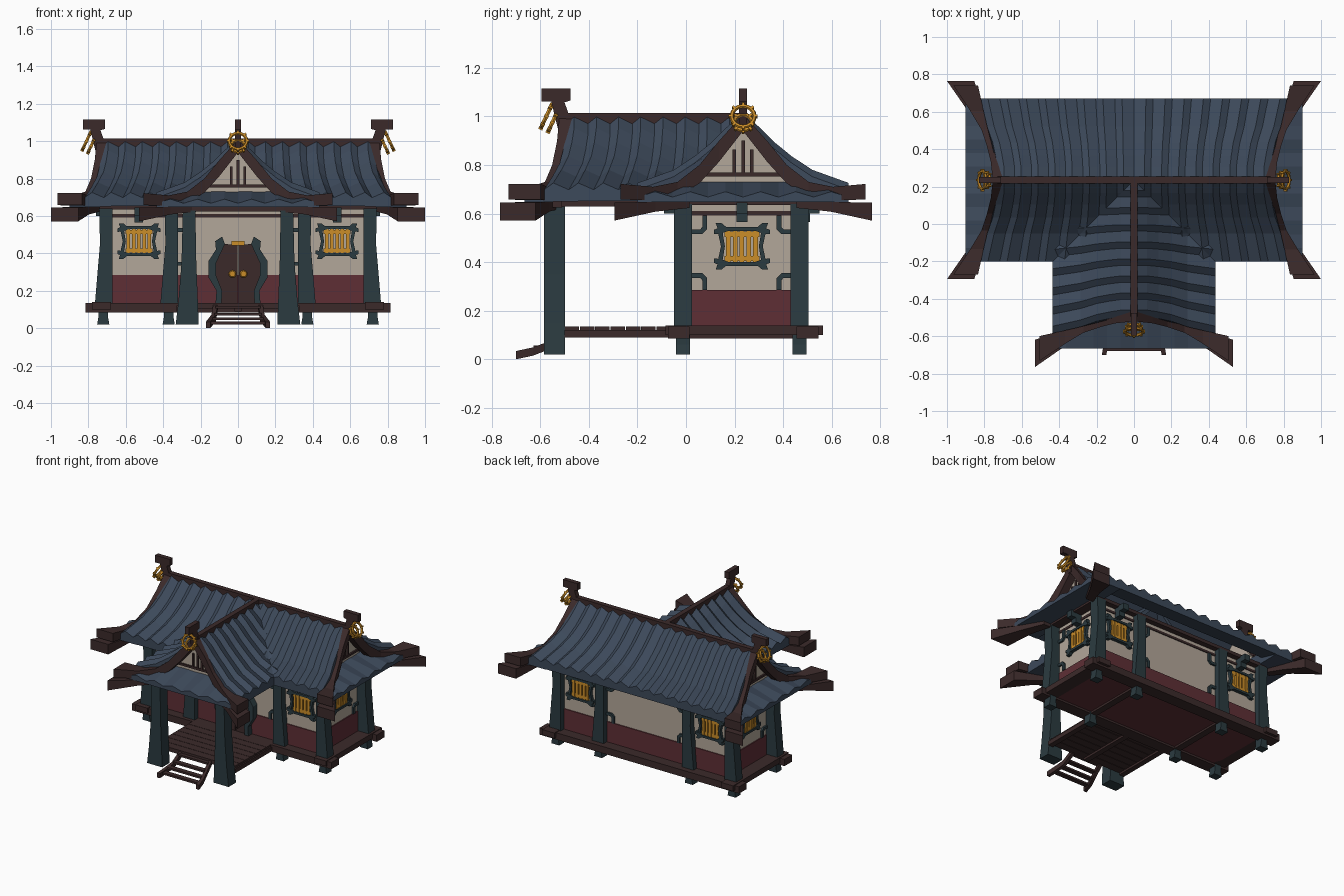
import bpy, bmesh, math
from mathutils import Matrix, Vector

if "Cube" in bpy.data.objects:
    bpy.data.objects.remove(bpy.data.objects["Cube"])

COLORS = {"roof_blue": (0.046, 0.067, 0.103), "dark_wood": (0.044, 0.023, 0.023),
          "teal_wood": (0.024, 0.043, 0.051), "plaster": (0.45, 0.385, 0.32),
          "red_wall": (0.112, 0.028, 0.036), "gold": (0.6, 0.27, 0.022)}
mats = {}
for key, rgb in COLORS.items():
    m = bpy.data.materials.new(key)
    m.use_nodes = True
    m.diffuse_color = (*rgb, 1)
    m.node_tree.nodes["Principled BSDF"].inputs["Base Color"].default_value = (*rgb, 1)
    mats[key] = m

parts = {}
IDENT = Matrix.Identity(4)
MIDY = 0.235


def part(name, mat):
    return parts.setdefault(name, (bmesh.new(), mat))[0]


def solid(bm, sections, M=IDENT, closed=False):
    """Loft equal loops of points, capped unless closed into a ring."""
    loops = [[bm.verts.new(M @ Vector(p)) for p in s] for s in sections]
    pairs = list(zip(loops, loops[1:])) + ([(loops[-1], loops[0])] if closed else [])
    for a, b in pairs:
        for i in range(len(a)):
            j = (i + 1) % len(a)
            bm.faces.new((a[i], a[j], b[j], b[i]))
    if not closed:
        bm.faces.new(loops[0])
        bm.faces.new(loops[-1])


def box(bm, x, y, z, M=IDENT):
    solid(bm, [[(x[0], y[0], h), (x[1], y[0], h), (x[1], y[1], h), (x[0], y[1], h)] for h in z], M)


def beam(bm, rows, M=IDENT):
    """Bent beam along rows of (point, half width in x, half height)."""
    solid(bm, [[(x - w, y, z - h), (x + w, y, z - h), (x + w, y, z + h), (x - w, y, z + h)]
               for (x, y, z), w, h in rows], M)


def folds(length, step, rise):
    """Positions and heights of the folded tile rows."""
    out, t = [], 0.0
    while t < length - 0.001:
        out += [(t, 0), (min(t + step * rise, length), 1)]
        t += step
    return out + [(length, 0)]


# Roof wing: ridge along local x, shared by the three gabled ends
ROOF = [(0, .985, .96, .73), (.07, .925, .89, .73), (.13, .865, .825, .74), (.2, .808, .755, .755),
        (.285, .752, .69, .785), (.435, .698, .652, .82)]  # distance, top, underside, reach


def roof_wing(M):
    tiles = part("roof_tiles", "roof_blue")
    for s in (-1, 1):
        secs = []
        for t, k in folds(.8, .1, .62):
            top = [(t / .8 * e, s * d, z + .028 * k) for d, z, b, e in ROOF]
            low = [(t / .8 * e, s * d, b) for d, z, b, e in ROOF]
            secs.append(top + low[::-1])
        solid(tiles, secs, M)
        # Barge board sweeping down to the flared corner beams
        beam(part("barge_boards", "dark_wood"), [
            ((.725, 0, .975), .03, .035), ((.738, s * .1, .855), .028, .043),
            ((.76, s * .18, .762), .026, .038), ((.79, s * .27, .7), .026, .03),
            ((.84, s * .37, .682), .036, .028), ((.9, s * .505, .69), .066, .032)], M)
        beam(part("corner_beams", "dark_wood"), [
            ((.77, s * .22, .635), .03, .012), ((.84, s * .36, .628), .042, .02),
            ((.927, s * .53, .608), .073, .037)], M)
    # Low skirt roof under the gable, with a scalloped eave
    secs = []
    for t, k in folds(.87, .145, .5):
        v = t - .435
        secs.append([(.68, v, min(.735, .69 + (.435 - abs(v)) * .35)), (.9, v, .668 + .022 * k),
                     (.9, v, .647), (.68, v, .65)])
    solid(part("gable_skirts", "roof_blue"), secs, M)
    # Gable wall and slats
    tri = [(0, .95), (.1, .85), (.2, .71), (-.2, .71), (-.1, .85)]
    solid(part("gable_walls", "plaster"), [[(u, v, z) for v, z in tri] for u in (.68, .7)], M)
    slats = part("gable_slats", "dark_wood")
    for v in (-.036, 0, .036):
        box(slats, (.7, .712), (v - .007, v + .007), (.76, .9 - abs(v)), M)
    box(slats, (.7, .712), (-.17, .17), (.753, .768), M)
    # Ridge beam and upturned finial
    box(part("ridge_beams", "dark_wood"), (0, .73), (-.018, .018), (.96, 1.013), M)
    horn = [(.69, .95), (.76, .94), (.79, 1.062), (.83, 1.062), (.83, 1.115), (.71, 1.115),
            (.71, 1.066), (.735, 1.058), (.715, 1.0)]
    solid(part("ridge_finials", "dark_wood"), [[(u, v, z) for u, z in horn] for v in (-.017, .017)], M)
    # Tilted gold rings with small studs
    gold = part("finial_rings", "gold")
    for c, R in (((.81, 0, 1.0), .047), ((.785, 0, .975), .036)):
        R_M = M @ Matrix.Translation(c) @ Matrix.Rotation(math.radians(65), 4, 'Y')
        secs = []
        for i in range(16):
            a = math.tau * i / 16
            secs.append([((R + .009 * math.cos(b)) * math.cos(a), (R + .009 * math.cos(b)) * math.sin(a),
                          .009 * math.sin(b)) for b in (j * math.tau / 6 for j in range(6))])
        solid(gold, secs, R_M, closed=True)
        for i in range(8):
            stud = R_M @ Matrix.Rotation(math.tau * i / 8, 4, 'Z') @ Matrix.Translation((R + .007, 0, 0))
            box(gold, (-.006, .006), (-.005, .005), (-.009, .009), stud)


for angle in (0, math.pi, -math.pi / 2):
    roof_wing(Matrix.Translation((0, MIDY, 0)) @ Matrix.Rotation(angle, 4, 'Z'))

# Hall walls and top plates
box(part("plaster_walls", "plaster"), (-.67, .67), (0, .46), (.13, .65))
box(part("lower_walls", "red_wall"), (-.677, .677), (-.007, .467), (.12, .285))
box(part("wall_trim", "dark_wood"), (-.676, .676), (-.006, .466), (.593, .61))
box(part("top_plate", "dark_wood"), (-.74, .74), (-.04, .5), (.635, .66))
plate = part("porch_lintels", "dark_wood")
box(plate, (-.33, .33), (-.58, -.51), (.625, .65))
for s in (-1, 1):
    box(plate, (s * .26 - .025, s * .26 + .025), (-.58, 0), (.63, .655))

# Base frame, floor and deck
base = part("base_beams", "dark_wood")
for y in (-.03, .5):
    box(base, (-.815, .815), (y - .045, y + .045), (.085, .135))
for x in (-.73, .73):
    box(base, (x - .05, x + .05), (-.085, .565), (.1, .14))
for x in (-.365, .365):
    box(base, (x - .025, x + .025), (-.02, .48), (.085, .12))
box(part("floor", "red_wall"), (-.7, .7), (-.02, .48), (.1, .128))
deck = part("porch_deck", "dark_wood")
for i in range(7):
    y = -.5 + i * .063
    box(deck, (-.32, .32), (y, y + .06), (.105, .135))
for x in (-.31, 0, .31):
    box(deck, (x - .02, x + .02), (-.5, -.05), (.09, .12))


def post(bm, rows, y, s, half):
    """Post with a flared outer side; rows of (height, inner, outer)."""
    solid(bm, [[(s * a, y - half, z), (s * b, y - half, z), (s * b, y + half, z), (s * a, y + half, z)]
               for z, a, b in rows])


posts, feet = part("hall_posts", "teal_wood"), part("post_feet", "teal_wood")
for s in (-1, 1):
    for y in (-.012, .468):
        for inner in (.67, .32):
            post(posts, [(.13, inner, inner + .095), (.25, inner, inner + .085),
                         (.45, inner, inner + .068), (.64, inner, inner + .072)], y, s, .037)
            post(feet, [(.02, inner + .018, inner + .083), (.06, inner + .025, inner + .076),
                        (.1, inner + .025, inner + .076)], y, s, .029)
    post(part("porch_posts", "teal_wood"), [(.02, .21, .333), (.15, .215, .318), (.35, .223, .302),
                                            (.63, .228, .295)], -.542, s, .043)


# Windows, corner brackets and eave brackets; local -y points out of the wall
def wall(angle, out):
    return Matrix.Translation((0, .23, 0)) @ Matrix.Rotation(angle, 4, 'Z') @ Matrix.Translation((0, -out, 0))


def window(M, x):
    W = M @ Matrix.Translation((x, 0, .465))
    gold, frame = part("window_lattice", "gold"), part("window_frames", "teal_wood")
    for i in range(-2, 3):
        box(gold, (i * .028 - .0095, i * .028 + .0095), (-.018, 0), (-.068, .068), W)
    for z in (-.05, .05):
        box(gold, (-.072, .072), (-.015, 0), (z - .011, z + .011), W)
    for s in (-1, 1):
        # Rails with flared horn tips, and side bars bowed inward
        rail = [(-.115, .05), (-.088, .052), (-.055, .064), (.055, .064), (.088, .052), (.115, .05),
                (.115, .068), (.1, .074), (.108, .096), (.084, .096), (.065, .08), (-.065, .08),
                (-.084, .096), (-.108, .096), (-.1, .074), (-.115, .068)]
        solid(frame, [[(a, y, s * z) for a, z in rail] for y in (-.025, 0)], W)
        side = [(.098, -.055), (.086, 0), (.098, .055), (.08, .062), (.07, 0), (.08, -.062)]
        solid(frame, [[(s * a, y, z) for a, z in side] for y in (-.022, 0)], W)
    bracket = part("eave_brackets", "teal_wood")
    box(bracket, (x - .023, x + .023), (-.09, 0), (.6, .645), M)
    box(bracket, (x - .023, x + .023), (-.05, 0), (.565, .6), M)


def corner_brackets(M, half):
    bm = part("corner_brackets", "teal_wood")
    for s in (-1, 1):
        for z, tip in ((.345, .285), (.525, .593)):
            d = math.copysign(.02, tip - z)
            elbow = [(0, z - d / 2), (.042, z - d / 2), (.062, z + d / 2), (.062, tip),
                     (.042, tip), (.042, z + d), (.034, z + d / 2), (0, z + d / 2)]
            solid(bm, [[(s * (half - a), y, h) for a, h in elbow] for y in (-.014, 0)], M)


for angle in (0, math.pi):
    M = wall(angle, .23)
    window(M, -.53)
    window(M, .53)
    corner_brackets(M, .32)
for angle in (math.pi / 2, -math.pi / 2):
    M = wall(angle, .67)
    window(M, 0)
    corner_brackets(M, .205)

# Double door with a vase-shaped frame
outer = [(.12, .135), (.115, .2), (.157, .27), (.157, .36), (.118, .42), (.122, .465), (.085, .49)]
inner = [(.07, .45), (.088, .41), (.117, .35), (.117, .28), (.085, .2), (.088, .135)]
for s in (-1, 1):
    solid(part("door_frame", "teal_wood"), [[(s * x, y, z) for x, z in outer + inner] for y in (-.05, 0)])
    leaf = [(.004, .135), (.004, .445)] + inner
    solid(part("door_leaves", "dark_wood"), [[(s * x, y, z) for x, z in leaf] for y in (-.03, 0)])
    knob = Matrix.Translation((s * .03, -.036, .29)) @ Matrix.Rotation(math.pi / 2, 4, 'X')
    bmesh.ops.create_cone(part("door_knobs", "gold"), cap_ends=True, segments=12, radius1=.021,
                          radius2=.015, depth=.014, matrix=knob)
box(part("door_crest", "gold"), (-.035, .035), (-.04, 0), (.443, .465))

# Porch steps
path = [(.12, -.49, .115), (.13, -.57, .055), (.148, -.63, .032), (.16, -.7, .017)]
for s in (-1, 1):
    beam(part("step_rails", "dark_wood"), [((s * x, y, z), .012, .017) for x, y, z in path])
for y, z, w in ((-.51, .112, .12), (-.56, .075, .125), (-.61, .05, .135), (-.66, .028, .15)):
    box(part("step_treads", "dark_wood"), (-w, w), (y - .018, y + .018), (z - .007, z + .007))

# Turn every gathered part into an object
for name, (bm, mat) in parts.items():
    bmesh.ops.recalc_face_normals(bm, faces=bm.faces)
    mesh = bpy.data.meshes.new(name)
    bm.to_mesh(mesh)
    bm.free()
    mesh.materials.append(mats[mat])
    bpy.context.scene.collection.objects.link(bpy.data.objects.new(name, mesh))
